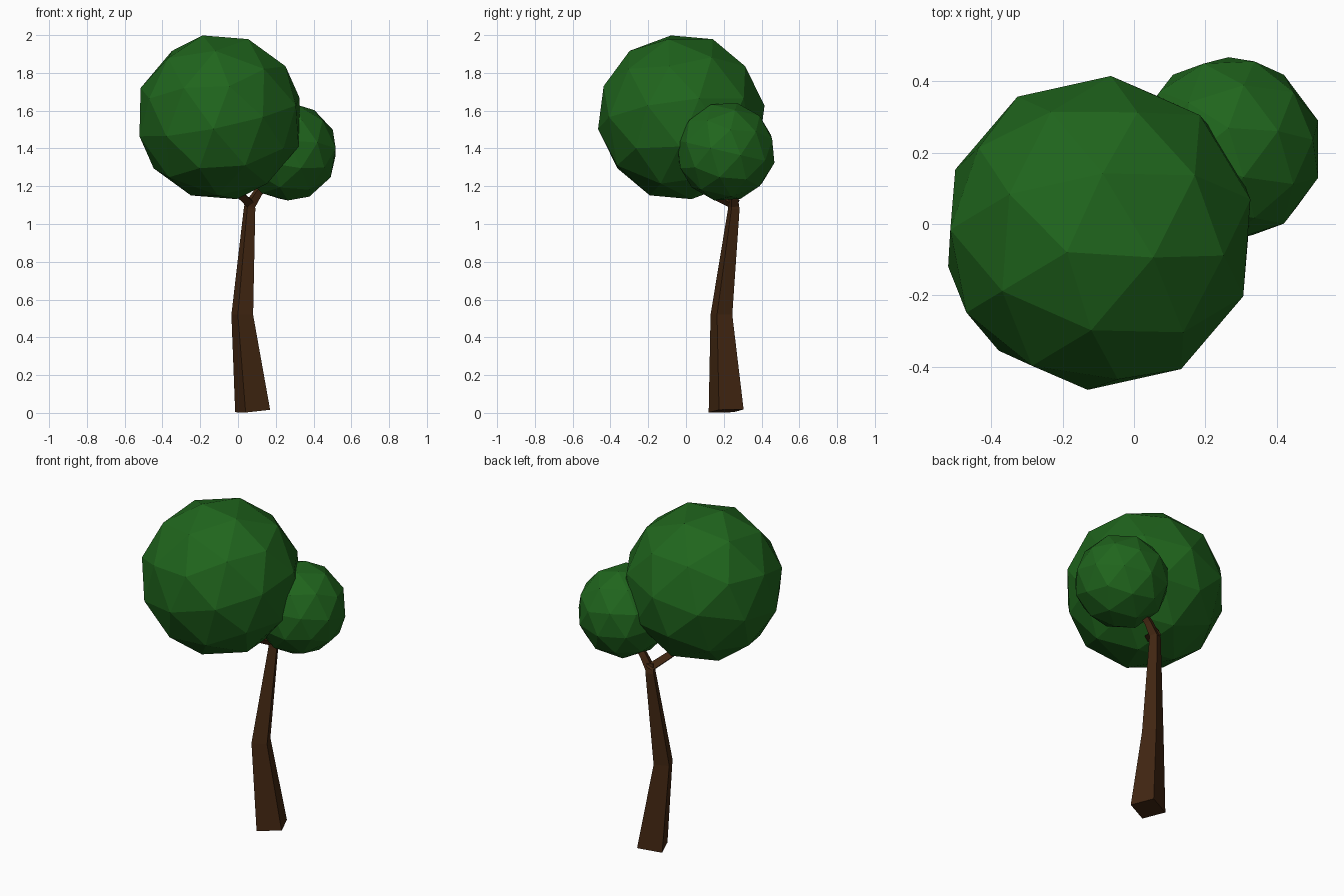
import bpy, bmesh, math
from mathutils import Vector, Matrix

if "Cube" in bpy.data.objects:
    bpy.data.objects.remove(bpy.data.objects["Cube"])


def material(name, rgb):
    m = bpy.data.materials.new(name)
    m.diffuse_color = (*rgb, 1)
    m.use_nodes = True
    m.node_tree.nodes["Principled BSDF"].inputs["Base Color"].default_value = m.diffuse_color
    return m


LEAF = material("leaf_green", (0.014, 0.13, 0.012))
BARK = material("bark_brown", (0.055, 0.02, 0.006))


def finish(bm, name, mat):
    bmesh.ops.recalc_face_normals(bm, faces=bm.faces)
    me = bpy.data.meshes.new(name)
    bm.to_mesh(me)
    bm.free()
    me.materials.append(mat)
    ob = bpy.data.objects.new(name, me)
    bpy.context.collection.objects.link(ob)
    return ob


def crown(name, centre, radius, pole, neighbour):
    """Faceted ball, turned so two adjacent five-sided corners face given ways."""
    z = Vector(pole).normalized()
    x = Vector(neighbour)
    x = (x - z * x.dot(z)).normalized()
    rot = Matrix((x, z.cross(x), z)).transposed().to_4x4()
    bm = bmesh.new()
    bmesh.ops.create_icosphere(bm, subdivisions=2, radius=radius,
                               matrix=Matrix.Translation(centre) @ rot)
    return finish(bm, name, LEAF)


def limb(name, rings):
    """Square-section loft through (centre, corner radius, section normal)."""
    bm = bmesh.new()
    loops = []
    for centre, r, normal in rings:
        q = Vector((0, 0, 1)).rotation_difference(Vector(normal))
        loop = []
        for k in range(4):
            a = math.radians(-22 + 90 * k)
            p = Vector((r * math.cos(a), r * math.sin(a), 0))
            loop.append(bm.verts.new(Vector(centre) + q @ p))
        loops.append(loop)
    for lo, hi in zip(loops, loops[1:]):
        for k in range(4):
            n = (k + 1) % 4
            bm.faces.new((lo[k], lo[n], hi[n], hi[k]))
    bm.faces.new(loops[0][::-1])
    bm.faces.new(loops[-1])
    return finish(bm, name, BARK)


# Leaf crowns
crown("large_crown", (-0.0975, -0.025, 1.565), 0.446,
      (-0.836, -0.502, 0.223), (-0.767, 0.524, 0.369))
crown("small_crown", (0.265, 0.21, 1.383), 0.265,
      (0, 0.225, 0.974), (0.894, 0.10, 0.436))

# Bent, tapering trunk
limb("trunk", [((0.0775, 0.2125, 0.01), 0.1, (-0.09, -0.05, 1)),
               ((0.0225, 0.1875, 0.52), 0.062, (0, 0, 1)),
               ((0.061, 0.253, 1.08), 0.033, (0, 0, 1)),
               ((0.064, 0.250, 1.135), 0.026, (0, 0, 1))])

# Forked branches reaching into the crowns
limb("large_branch", [((0.066, 0.262, 1.105), 0.032, (-0.3, -0.6, 0.7)),
                      ((0.01, 0.155, 1.155), 0.027, (-0.4, -0.8, 0.4)),
                      ((-0.035, 0.07, 1.20), 0.024, (-0.4, -0.8, 0.4))])
limb("small_branch", [((0.058, 0.252, 1.09), 0.032, (0.4, 0, 0.9)),
                      ((0.105, 0.25, 1.165), 0.026, (0.6, 0, 0.8)),
                      ((0.16, 0.245, 1.23), 0.024, (0.6, 0, 0.8))])
